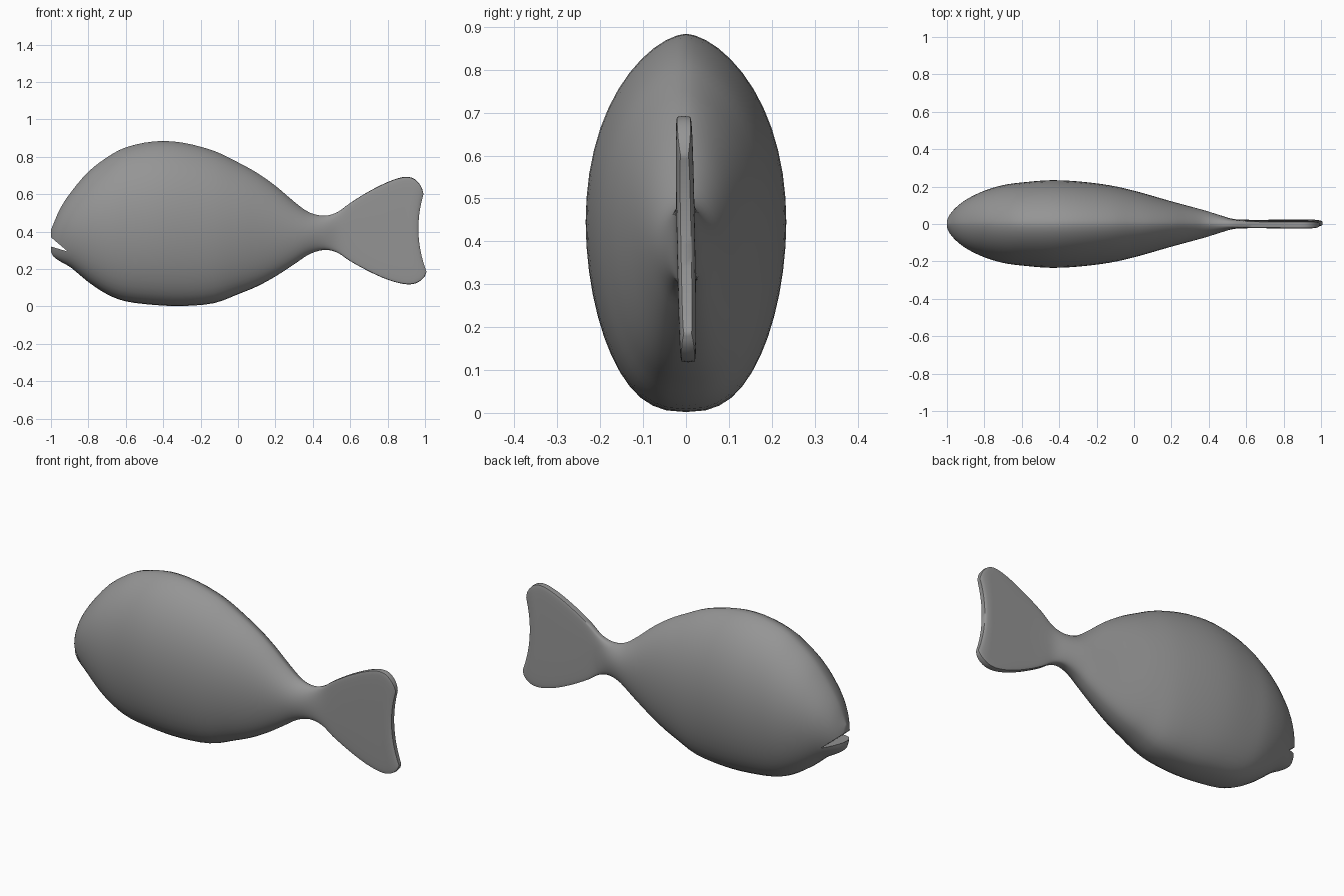
import bpy, bmesh, math
from mathutils import Vector

default = bpy.data.objects.get("Cube")
if default:
    bpy.data.objects.remove(default, do_unlink=True)

grey = bpy.data.materials.new("matte grey")
grey.use_nodes = True
colour = (0.3, 0.3, 0.3, 1)
grey.diffuse_color = colour
grey.node_tree.nodes["Principled BSDF"].inputs["Base Color"].default_value = colour

# Stations from nose to tail: x, belly height, back height, half width
stations = [Vector(s) for s in (
    (-1, .29, .41, .02), (-.985, .265, .445, .05), (-.95, .24, .525, .09),
    (-.89, .205, .615, .135), (-.8, .13, .72, .178), (-.7, .065, .797, .208),
    (-.6, .027, .85, .222), (-.45, .008, .882, .234), (-.3, .002, .876, .228),
    (-.13, .017, .832, .207), (0, .065, .77, .178), (.1, .106, .715, .15),
    (.2, .16, .645, .121), (.3, .225, .56, .094), (.38, .278, .503, .072),
    (.46, .302, .485, .047), (.53, .288, .503, .027), (.6, .242, .553, .022),
    (.7, .187, .615, .021), (.8, .142, .664, .021), (.88, .12, .69, .021),
    (.93, .12, .69, .021), (.965, .135, .67, .021), (.99, .16, .635, .018),
    (1, .185, .6, .012))]
SIDES = 48
STEPS = 3


def smoothstep(low, high, value):
    k = min(max((value - low) / (high - low), 0), 1)
    return k * k * (3 - 2 * k)


def curve_point(a, b, c, d, k):
    """Catmull-Rom blend between b and c."""
    return b + (c - a) * k / 2 + (a * 2 - b * 5 + c * 4 - d) * k * k / 2 \
        + (b * 3 - a - c * 3 + d) * k ** 3 / 2


def smooth_path(points, steps):
    last = len(points) - 1
    path = []
    for i in range(last):
        a, d = points[max(i - 1, 0)], points[min(i + 2, last)]
        path += [curve_point(a, points[i], points[i + 1], d, j / steps)
                 for j in range(steps)]
    return path + [points[-1]]


def cross_section(station):
    """Egg-shaped body section that turns into a flat tail plate."""
    x, low, high, width = station
    plate = smoothstep(.38, .62, x)
    notch = smoothstep(.7, 1, x)
    ring = []
    for i in range(SIDES):
        angle = math.tau * i / SIDES
        t, side = math.cos(angle), math.sin(angle)
        if i % (SIDES // 2) == 0:
            side = 0
        egg = 1 + .2 * t
        power = egg * (1 - plate) + .15 * plate
        y = math.copysign(width * abs(side) ** power, side)
        z = (low + high) / 2 + t * (high - low) / 2
        y -= plate * .018 * (z - .4)
        ring.append((x - notch * (.035 * (1 - t * t) + .008 * t), y, z))
    return ring


def cap(bm, ring):
    """Close an end with strips joining its left and right sides."""
    for i in range(SIDES // 2):
        corners = [ring[i], ring[i + 1], ring[-i - 1], ring[-i]]
        bm.faces.new(list(dict.fromkeys(corners)))


def finish(bm, name):
    bmesh.ops.recalc_face_normals(bm, faces=bm.faces)
    mesh = bpy.data.meshes.new(name)
    bm.to_mesh(mesh)
    bm.free()
    mesh.materials.append(grey)
    obj = bpy.data.objects.new(name, mesh)
    bpy.context.collection.objects.link(obj)
    return obj


# Body and tail fin in one continuous loft
bm = bmesh.new()
rings = [[bm.verts.new(p) for p in cross_section(s)]
         for s in smooth_path(stations, STEPS)]
for near, far in zip(rings, rings[1:]):
    for i in range(SIDES):
        j = (i + 1) % SIDES
        bm.faces.new((near[i], near[j], far[j], far[i]))
cap(bm, rings[0])
cap(bm, rings[-1])
fish = finish(bm, "fish_body_and_tail")

# Mouth: a wedge cut through the snout
bm = bmesh.new()
profile = ((-1.05, .412), (-.91, .293), (-1.05, .335))
face = bm.faces.new([bm.verts.new((x, -.4, z)) for x, z in profile])
extruded = bmesh.ops.extrude_face_region(bm, geom=[face])["geom"]
bmesh.ops.translate(bm, vec=(0, .8, 0),
                    verts=[v for v in extruded if isinstance(v, bmesh.types.BMVert)])
wedge = finish(bm, "mouth_cutter")
wedge.hide_render = True

bpy.ops.object.select_all(action="DESELECT")
fish.select_set(True)
bpy.context.view_layer.objects.active = fish
cut = fish.modifiers.new("mouth", "BOOLEAN")
cut.operation = "DIFFERENCE"
cut.solver = "EXACT"
cut.object = wedge
bpy.ops.object.modifier_apply(modifier=cut.name)
bpy.data.objects.remove(wedge, do_unlink=True)
bpy.ops.object.shade_smooth_by_angle(angle=math.radians(50))
